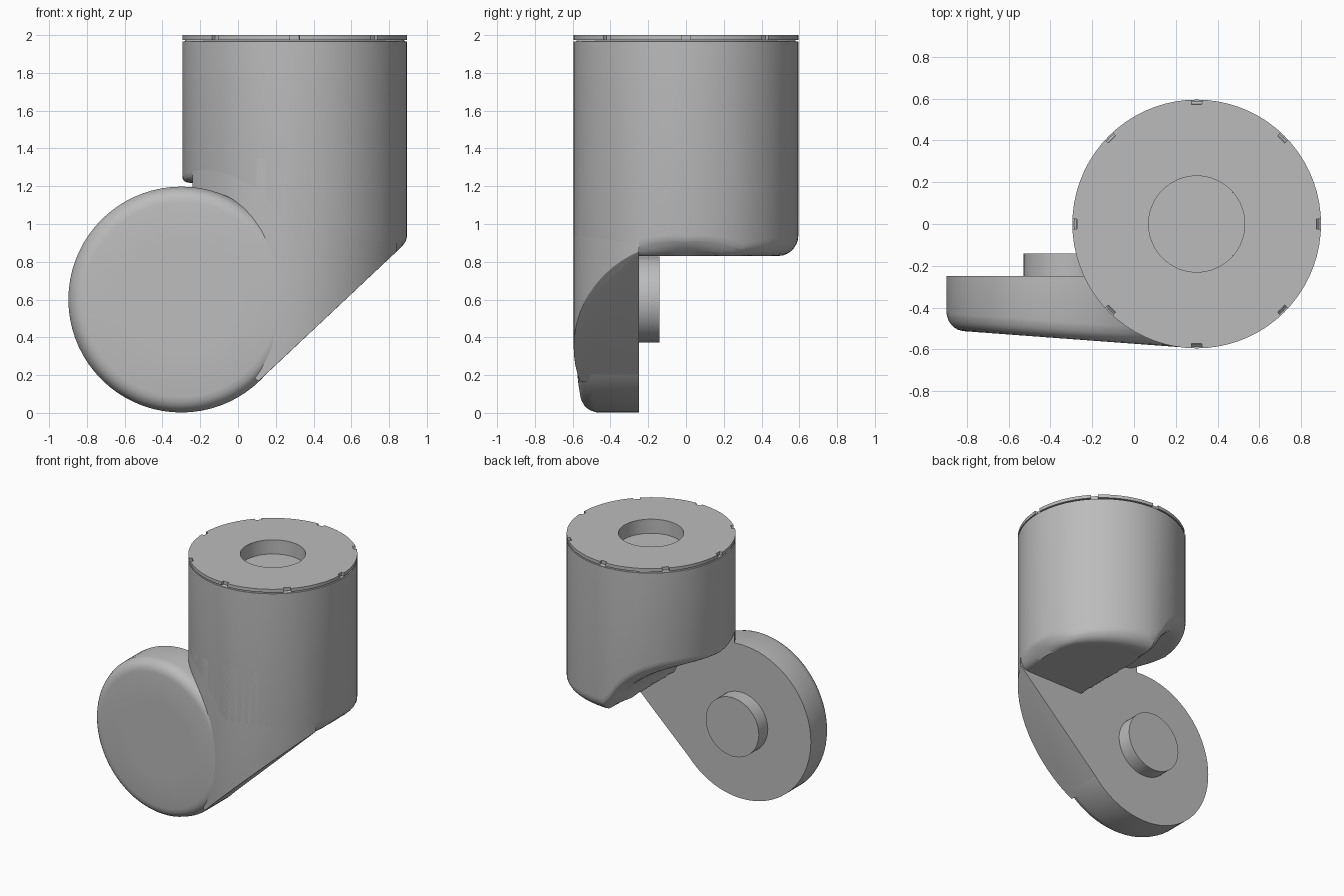
import bpy, bmesh
from math import sin, cos, pi, sqrt, hypot, radians, atan2
from mathutils import Vector

cube = bpy.data.objects.get("Cube")
if cube:
    bpy.data.objects.remove(cube)

grey = bpy.data.materials.new("plain grey")
grey.use_nodes = True
grey.diffuse_color = (0.5, 0.5, 0.5, 1)
grey.node_tree.nodes["Principled BSDF"].inputs["Base Color"].default_value = (0.5, 0.5, 0.5, 1)

R = 0.595                      # radius of the upright cylinder and of the disc
POST_X = 0.3                   # axis of the cylinder
DISC = Vector((-0.3, 0, 0.6))  # centre of the disc
BACK = -0.25                   # back plane of the disc
SEGMENTS = 72


def finish(name, bm, angle=32):
    bmesh.ops.recalc_face_normals(bm, faces=bm.faces)
    mesh = bpy.data.meshes.new(name)
    bm.to_mesh(mesh)
    bm.free()
    mesh.materials.append(grey)
    mesh.shade_smooth()
    mesh.set_sharp_from_angle(angle=radians(angle))
    obj = bpy.data.objects.new(name, mesh)
    bpy.context.collection.objects.link(obj)
    return obj


def fillet(d, r):
    """Rise of a rounded edge at distance d from the rim."""
    return r - sqrt(r * r - (r - d) ** 2) if d < r else 0


def round_solid(name, radii, low, high, place, segments=SEGMENTS):
    """Round solid whose two ends are height functions over the circle."""
    bm = bmesh.new()
    rims = []
    for height in (low, high):
        rings = []
        for rho in radii:
            ring = []
            for i in range(segments):
                a = 2 * pi * i / segments
                u, v = rho * cos(a), rho * sin(a)
                ring.append(bm.verts.new(place(u, v, height(u, v))))
            rings.append(ring)
        for outer, inner in zip(rings, rings[1:]):
            for i in range(segments):
                j = (i + 1) % segments
                bm.faces.new((outer[i], outer[j], inner[j], inner[i]))
        bm.faces.new(rings[-1])
        rims.append(rings[0])
    for i in range(segments):
        j = (i + 1) % segments
        bm.faces.new((rims[0][i], rims[0][j], rims[1][j], rims[1][i]))
    return finish(name, bm)


# Slanted underside, tangent to the disc
tangent = radians(-46.8)
normal = Vector((cos(tangent), 0, sin(tangent)))
touch = DISC + normal * R
slope = -normal.x / normal.z


# Upright body: wheel clearance below, groove and round recess on top
def body_low(u, v):
    x = u + POST_X
    arc = DISC.z + sqrt(max(0, 0.62 ** 2 - (x - DISC.x) ** 2))
    base = max(0.83, touch.z + (x - touch.x) * slope, arc)
    edge = 0.03 + 0.08 * abs(sin(atan2(v, u)))
    return base + fillet(max(0, R - hypot(u, v)), edge)


def body_high(u, v):
    rho = hypot(u, v)
    return 1.89 if rho < 0.2305 else 1.975 if rho < 0.5865 else 1.965


body_radii = [R - d for d in (0, 0.003, 0.008, 0.0085, 0.02, 0.035, 0.055, 0.08, 0.11)]
body_radii += [0.46, 0.43, 0.4, 0.37, 0.34, 0.31, 0.28, 0.25, 0.231, 0.23]
body_radii += [0.2, 0.17, 0.14, 0.11, 0.08, 0.05, 0.02]
round_solid("upright_body", body_radii, body_low, body_high,
            lambda u, v, h: (u + POST_X, v, h))


# Disc with a leaning, rounded front
def disc_front(u, v):
    lean = 0.573 + 0.074 * (u + DISC.x)
    return lean - fillet(max(0, R - hypot(u, v)), 0.08)


disc_radii = [R + 0.003 - d for d in (0, 0.005, 0.012, 0.022, 0.036, 0.055, 0.083, 0.3)]
round_solid("side_disc", disc_radii, lambda u, v: -BACK, disc_front,
            lambda u, v, h: (u + DISC.x, -h, v + DISC.z))

# Hub on the back of the disc
round_solid("wheel_hub", [0.228], lambda u, v: 0.26, lambda u, v: 0.14,
            lambda u, v, h: (u + DISC.x, -h, v + DISC.z), 48)

# Leg joining the cylinder wall to the disc
bm = bmesh.new()
bottom = [bm.verts.new((POST_X + R * cos(2 * pi * i / SEGMENTS),
                        R * sin(2 * pi * i / SEGMENTS), -0.5)) for i in range(SEGMENTS)]
base = bm.faces.new(bottom)
top = bmesh.ops.extrude_face_region(bm, geom=[base])["geom"]
for vert in top:
    if isinstance(vert, bmesh.types.BMVert):
        vert.co.z = 1.35
bmesh.ops.recalc_face_normals(bm, faces=bm.faces)
side = Vector((slope, 0, 1)).cross(Vector((0, 1, 0))).normalized()
along = Vector((-1, 0, -slope)).normalized()
for point, out in ((Vector((0, BACK, 0)), Vector((0, 1, 0))), (touch, normal), (touch, along)):
    bmesh.ops.bisect_plane(bm, geom=bm.verts[:] + bm.edges[:] + bm.faces[:],
                           plane_co=point, plane_no=out, clear_outer=True)
    open_edges = [e for e in bm.edges if e.is_boundary]
    bmesh.ops.holes_fill(bm, edges=open_edges, sides=0)
bmesh.ops.recalc_face_normals(bm, faces=bm.faces)


def on_slant_rim(edge):
    on_plane = all(abs((v.co - touch).dot(normal)) < 1e-4 for v in edge.verts)
    on_back = all(abs(v.co.y - BACK) < 1e-4 for v in edge.verts)
    on_end = all(abs((v.co - touch).dot(along)) < 1e-4 for v in edge.verts)
    return on_plane and not on_back and not on_end


bmesh.ops.bevel(bm, geom=[e for e in bm.edges if on_slant_rim(e)], offset=0.05,
                segments=4, profile=0.5, affect='EDGES', clamp_overlap=True)
finish("joining_leg", bm)

# Top cap: flat ring with eight small rim notches
outline = []
for k in range(8):
    a = k * pi / 4
    outline += [(a - 0.042, R), (a - 0.042, R - 0.022), (a + 0.042, R - 0.022), (a + 0.042, R)]
    outline += [(a + pi / 4 * t / 9, R) for t in range(1, 9)]
bm = bmesh.new()
loops = []
for z, hole in ((1.975, False), (2.0, False), (2.0, True), (1.975, True)):
    loops.append([bm.verts.new((POST_X + (0.23 if hole else r) * cos(a),
                                (0.23 if hole else r) * sin(a), z)) for a, r in outline])
count = len(outline)
for n in range(4):
    one, two = loops[n], loops[(n + 1) % 4]
    for i in range(count):
        j = (i + 1) % count
        bm.faces.new((one[i], one[j], two[j], two[i]))
bmesh.ops.remove_doubles(bm, verts=bm.verts, dist=1e-5)
finish("top_cap", bm)
